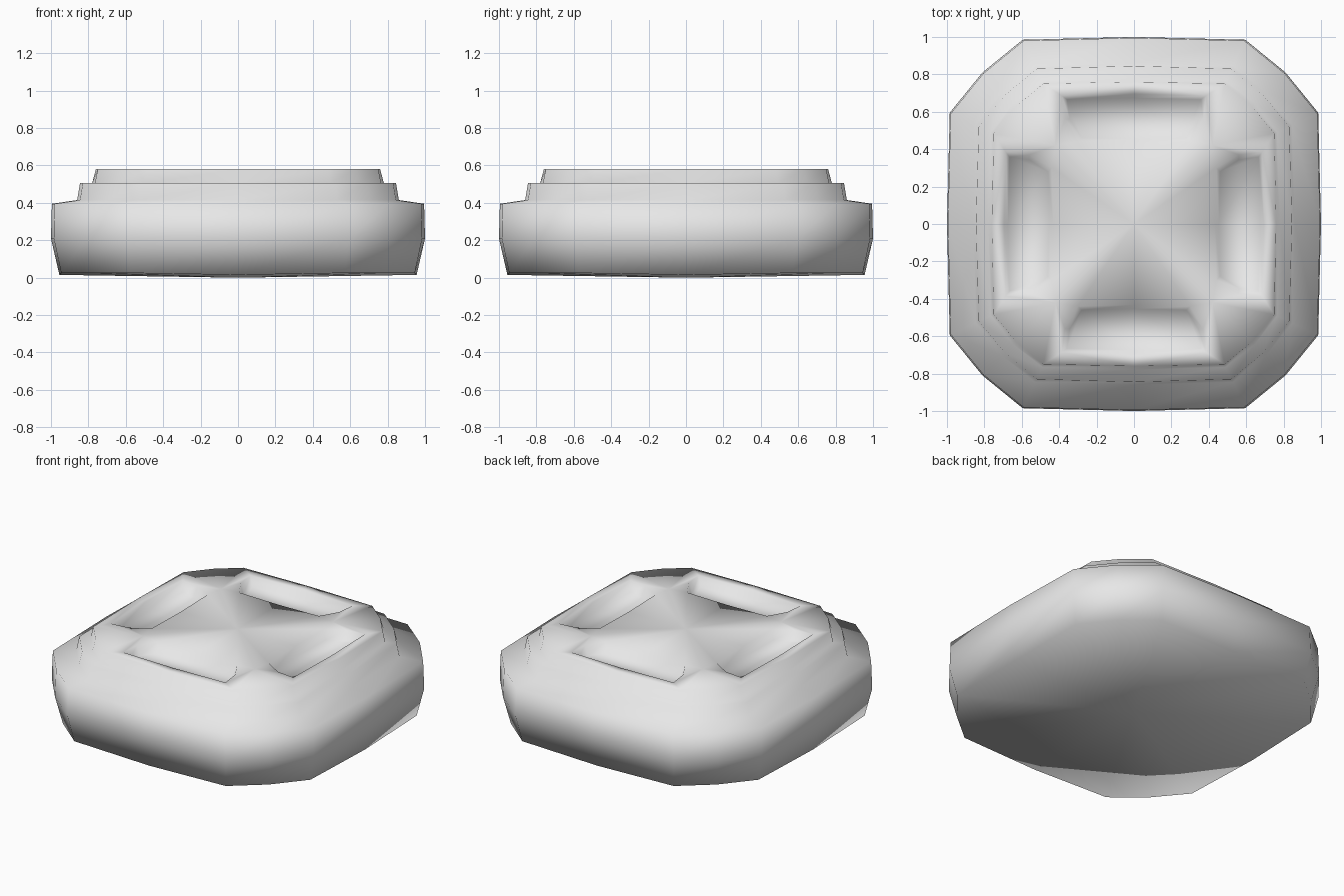
import bpy
import bmesh
from mathutils import Vector, Matrix

cube = bpy.data.objects.get("Cube")
if cube:
    bpy.data.objects.remove(cube, do_unlink=True)

mat = bpy.data.materials.new("plain_grey")
mat.use_nodes = True
GREY = (0.8, 0.8, 0.8, 1)
mat.diffuse_color = GREY
mat.node_tree.nodes["Principled BSDF"].inputs["Base Color"].default_value = GREY

bm = bmesh.new()


def turned(points, q):
    """Vertices for one quarter, turned q quarter turns about z."""
    rot = Matrix.Rotation(q * 1.5707963, 3, "Z")
    return [bm.verts.new(rot @ Vector(p)) for p in points]


def ring(mid, side, half, corner, z, z_mid=None):
    """Rounded square: middle of side, end of side, middle of corner."""
    z_mid = z if z_mid is None else z_mid
    quarter = [(mid, 0, z_mid), (side, half, z), (corner, corner, z), (half, side, z)]
    return [v for q in range(4) for v in turned(quarter, q)]


def bridge(a, b):
    n = len(a)
    for i in range(n):
        j = (i + 1) % n
        bm.faces.new((a[i], a[j], b[j], b[i]))


# Body wall, shoulder and the two stepped tiers, from bottom to top
TOP = 0.58
rings = [
    ring(0.955, 0.945, 0.57, 0.775, 0.025, 0.015),
    ring(1.0, 0.985, 0.595, 0.81, 0.21),
    ring(0.995, 0.98, 0.59, 0.805, 0.395),
    ring(0.86, 0.845, 0.53, 0.705, 0.415),
    ring(0.845, 0.83, 0.52, 0.69, 0.505),
    ring(0.78, 0.765, 0.49, 0.645, 0.505),
    ring(0.76, 0.75, 0.485, 0.63, TOP),
]
for low, high in zip(rings, rings[1:]):
    bridge(low, high)

# Shallow pointed underside
base = rings[0]
tip = bm.verts.new((0, 0, 0))
for i in range(len(base)):
    bm.faces.new((base[i], tip, base[(i + 1) % len(base)]))

# Top plate with one sunken slot on each side
rim = rings[-1]
centre = bm.verts.new((0, 0, TOP))
diagonals = [turned([(0.42, 0.42, TOP)], q)[0] for q in range(4)]
half_slot = [(0.685, 0.385), (0.56, 0.37), (0.44, 0.30)]
slot = ([(0.695, 0)] + half_slot + [(0.432, 0)]
        + [(x, -y) for x, y in reversed(half_slot)])
DEPTH = 0.06
for q in range(4):
    edge = turned([(x, y, TOP) for x, y in slot], q)
    floor = turned([(0.565 + (x - 0.565) * 0.84, y * 0.93, TOP - DEPTH)
                    for x, y in slot], q)
    bridge(edge, floor)
    bm.faces.new(floor[0:5])
    bm.faces.new(floor[4:] + floor[:1])

    m_out, out_a, side_a, in_a, m_in, in_b, side_b, out_b = edge
    m, a, ca = rim[4 * q], rim[4 * q + 1], rim[4 * q + 2]
    b, cb = rim[4 * q - 1], rim[4 * q - 2]
    # the two halves of the plate around this slot
    for end, corner, out, side, inn, d in (
            (a, ca, out_a, side_a, in_a, diagonals[q]),
            (b, cb, out_b, side_b, in_b, diagonals[q - 1])):
        for face in ((m, end, out, m_out), (end, corner, d, out), (out, d, side),
                     (side, d, inn), (inn, d, centre), (m_in, inn, centre)):
            bm.faces.new(face)

bmesh.ops.recalc_face_normals(bm, faces=bm.faces)
for f in bm.faces:
    f.smooth = True

mesh = bpy.data.meshes.new("stepped_block")
bm.to_mesh(mesh)
bm.free()
mesh.materials.append(mat)
block = bpy.data.objects.new("stepped_block", mesh)
bpy.context.collection.objects.link(block)
